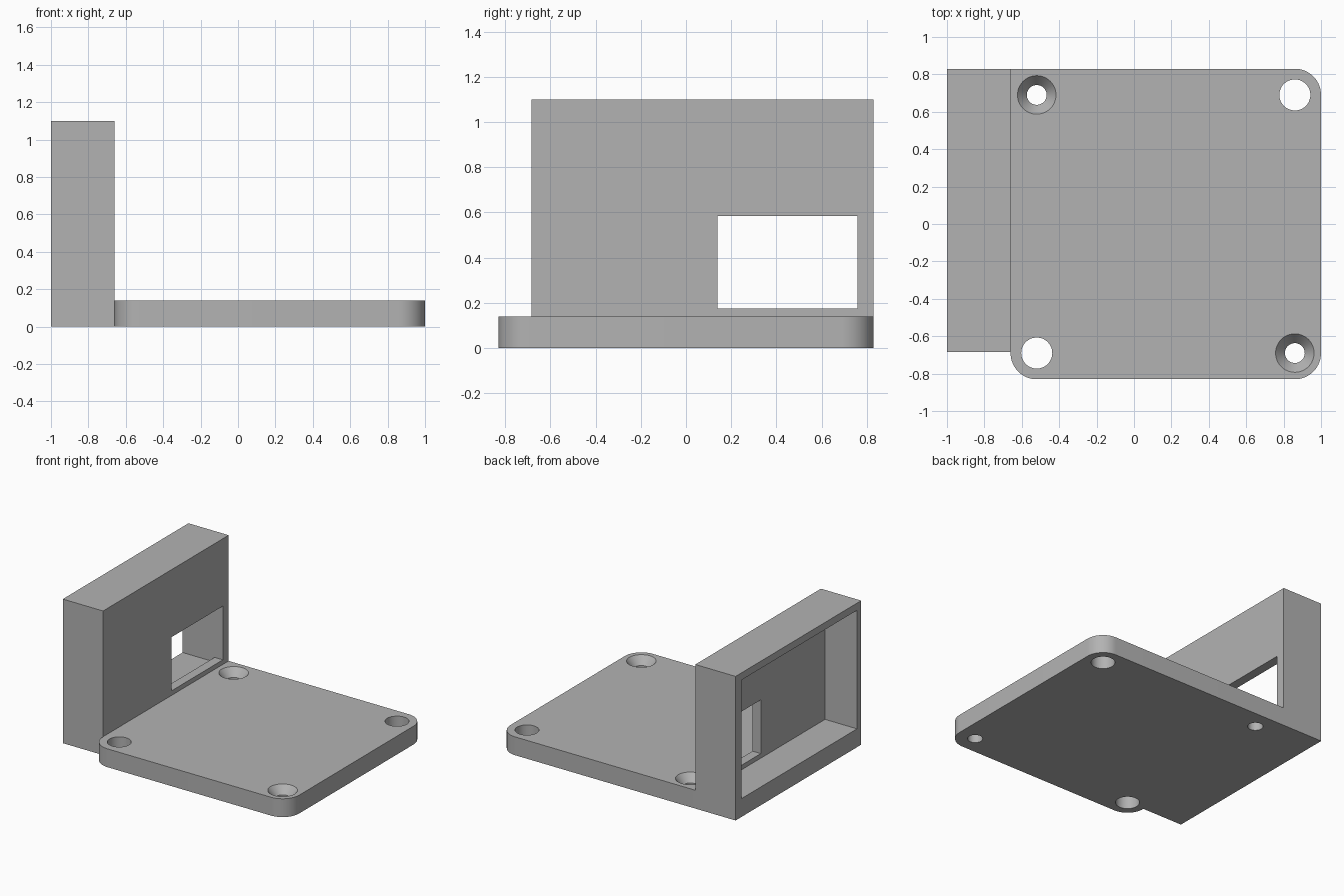
import bpy, bmesh, math

if "Cube" in bpy.data.objects:
    bpy.data.objects.remove(bpy.data.objects["Cube"])

gray = bpy.data.materials.new("plain gray")
gray.diffuse_color = (0.45, 0.45, 0.45, 1)
gray.use_nodes = True
gray.node_tree.nodes["Principled BSDF"].inputs["Base Color"].default_value = gray.diffuse_color

X0, X1, XW = -1.0, 1.0, -0.66     # wall back, plate end, wall front
Y0, Y1, YW = -0.83, 0.83, -0.685  # plate front, back, wall front end
T, H, R = 0.14, 1.10, 0.14        # plate thickness, wall height, corner radius


def add_object(name, bm):
    bmesh.ops.recalc_face_normals(bm, faces=bm.faces)
    mesh = bpy.data.meshes.new(name)
    bm.to_mesh(mesh)
    bm.free()
    mesh.materials.append(gray)
    obj = bpy.data.objects.new(name, mesh)
    bpy.context.collection.objects.link(obj)
    return obj


def prism(name, outline, z0, z1):
    bm = bmesh.new()
    face = bm.faces.new([bm.verts.new((x, y, z0)) for x, y in outline])
    side = bmesh.ops.extrude_face_region(bm, geom=[face])["geom"]
    bmesh.ops.translate(bm, vec=(0, 0, z1 - z0),
                        verts=[v for v in side if isinstance(v, bmesh.types.BMVert)])
    return add_object(name, bm)


def box(name, x0, x1, y0, y1, z0, z1):
    return prism(name, [(x0, y0), (x1, y0), (x1, y1), (x0, y1)], z0, z1)


def lathe(name, cx, cy, profile, n=48):
    """Closed round solid from (radius, height) pairs."""
    bm = bmesh.new()
    rings = [[bm.verts.new((cx + r * math.cos(2 * math.pi * i / n),
                            cy + r * math.sin(2 * math.pi * i / n), z))
              for i in range(n)] for r, z in profile]
    for a, b in zip(rings, rings[1:]):
        for i in range(n):
            j = (i + 1) % n
            bm.faces.new((a[i], a[j], b[j], b[i]))
    bm.faces.new(rings[0])
    bm.faces.new(rings[-1])
    return add_object(name, bm)


def combine(target, other, operation):
    mod = target.modifiers.new("combine", 'BOOLEAN')
    mod.operation, mod.solver, mod.object = operation, 'EXACT', other
    bpy.context.view_layer.objects.active = target
    bpy.ops.object.modifier_apply(modifier=mod.name)
    bpy.data.objects.remove(other)


def corner(cx, cy, start, n=16):
    return [(cx + R * math.cos(math.radians(start + 90 * i / n)),
             cy + R * math.sin(math.radians(start + 90 * i / n))) for i in range(n + 1)]


# Base plate with three rounded corners and the foot of the wall
outline = ([(X0, Y1), (X0, YW), (XW, YW)]
           + corner(XW + R, Y0 + R, 180)[1:]
           + corner(X1 - R, Y0 + R, 270)
           + corner(X1 - R, Y1 - R, 0))
bracket = prism("mounting_bracket", outline, 0, T)

# Upright wall, hollowed from the outer side, with a rectangular window
wall = box("wall", X0, XW, YW, Y1, 0, H)
combine(bracket, wall, 'UNION')
combine(bracket, box("cavity", X0 - 0.1, XW - 0.07, YW + 0.05, Y1 - 0.07, T, 1.045), 'DIFFERENCE')
combine(bracket, box("window", XW - 0.15, XW + 0.1, 0.14, Y1 - 0.07, 0.175, 0.585), 'DIFFERENCE')

# Corner holes: two plain, two countersunk on opposite corners
plain = [(0.083, -0.1), (0.083, T + 0.1)]
sunk = [(0.053, -0.1), (0.053, T - 0.06), (0.103, T), (0.103, T + 0.1)]
hx0, hx1, hy = XW + R, X1 - R, Y1 - R
for cx, cy, profile in ((hx0, hy, sunk), (hx1, -hy, sunk), (hx1, hy, plain), (hx0, -hy, plain)):
    combine(bracket, lathe("hole", cx, cy, profile), 'DIFFERENCE')

# Smooth round walls, keep edges crisp
bpy.ops.object.select_all(action='DESELECT')
bracket.select_set(True)
bpy.context.view_layer.objects.active = bracket
bpy.ops.object.shade_smooth_by_angle(angle=math.radians(30))
